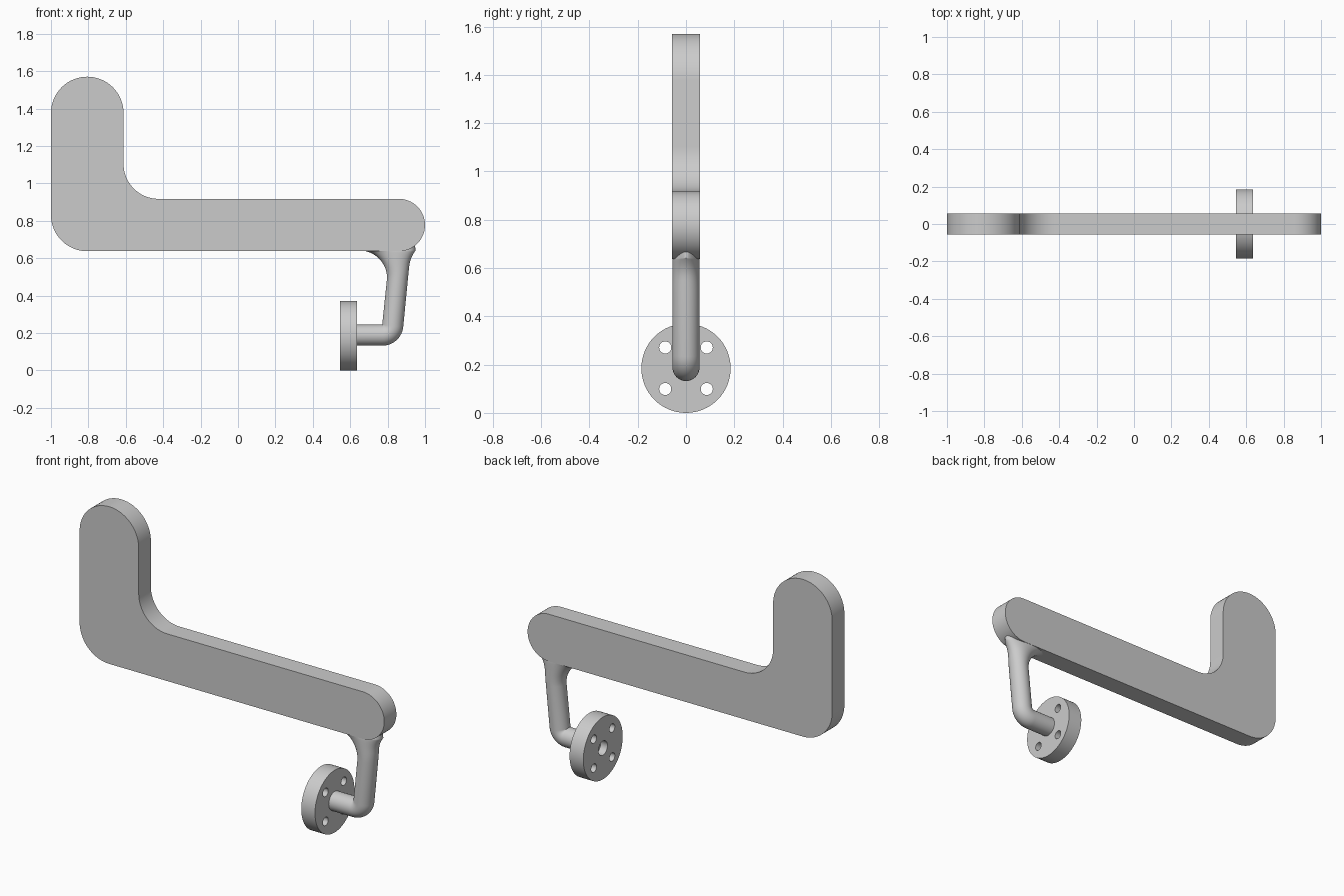
import bpy, bmesh
from math import pi, sin, cos, atan2, sqrt, radians
from mathutils import Vector

if "Cube" in bpy.data.objects:
    bpy.data.objects.remove(bpy.data.objects["Cube"])

grey = bpy.data.materials.new("plain grey")
grey.use_nodes = True
grey.diffuse_color = (0.6, 0.6, 0.6, 1)
grey.node_tree.nodes["Principled BSDF"].inputs["Base Color"].default_value = grey.diffuse_color


def finish(name, bm):
    bmesh.ops.recalc_face_normals(bm, faces=bm.faces)
    mesh = bpy.data.meshes.new(name)
    bm.to_mesh(mesh)
    bm.free()
    mesh.materials.append(grey)
    ob = bpy.data.objects.new(name, mesh)
    bpy.context.collection.objects.link(ob)
    smooth(ob)
    return ob


def smooth(ob):
    bpy.ops.object.select_all(action='DESELECT')
    ob.select_set(True)
    bpy.context.view_layer.objects.active = ob
    bpy.ops.object.shade_smooth_by_angle(angle=radians(30))


def arc(cx, cz, r, start, end, n=20):
    angles = [radians(start + (end - start) * i / n) for i in range(n + 1)]
    return [(cx + r * cos(a), cz + r * sin(a)) for a in angles]


def x_cylinder(name, x0, x1, y, z, r, n):
    bpy.ops.mesh.primitive_cylinder_add(vertices=n, radius=r, depth=x1 - x0,
                                        location=((x0 + x1) / 2, y, z),
                                        rotation=(0, pi / 2, 0))
    ob = bpy.context.object
    ob.name = name
    ob.data.materials.append(grey)
    return ob


# L-shaped paddle: rounded outline, extruded in y
HALF = 0.057
LOW, HIGH = 0.637, 0.917
END_R = (HIGH - LOW) / 2
outline = (arc(1 - END_R, LOW + END_R, END_R, -90, 90, 32)
           + arc(-0.425, HIGH + 0.187, 0.187, 270, 180)
           + arc(-0.806, 1.376, 0.194, 0, 180, 32)
           + arc(-0.806, LOW + 0.194, 0.194, 180, 270))
bm = bmesh.new()
face = bm.faces.new([bm.verts.new((x, -HALF, z)) for x, z in outline])
ext = bmesh.ops.extrude_face_region(bm, geom=[face])
bmesh.ops.translate(bm, vec=(0, 2 * HALF, 0),
                    verts=[v for v in ext["geom"] if isinstance(v, bmesh.types.BMVert)])
finish("paddle", bm)

# Bent rod: rings given by their inner and outer points in the xz plane
R = 0.056
AXIS_Z = 0.188
LEAN = atan2(0.1, 1)
pivot = Vector((0.772, AXIS_Z + R))
pairs = [(Vector((0.6, AXIS_Z + R)), Vector((0.6, AXIS_Z - R)))]
for i in range(13):                                   # tight elbow
    a = -pi / 2 + (pi / 2 - LEAN) * i / 12
    d = Vector((cos(a), sin(a)))
    pairs.append((pivot - d * 0.001, pivot + d * 2 * R))
FR = 0.147                                            # flare under the paddle
for i in range(13):
    a = pi / 2 * i / 12
    z = LOW + 0.004 - FR + FR * sin(a)
    inner = 0.65 + FR * cos(a)
    outer = pivot.x + 2 * R + 0.1 * (z - pivot.y)
    outer += 0.025 * max(0, (z - 0.56) / 0.08) ** 2
    pairs.append((Vector((inner, z)), Vector((outer, z))))
pairs.append((Vector((0.70, 0.69)), Vector((0.945, 0.682))))

bm = bmesh.new()
SIDES = 32
rings = []
for inner, outer in pairs:
    mid, half = (inner + outer) / 2, (outer - inner) / 2
    ring = []
    for k in range(SIDES):
        t = 2 * pi * k / SIDES
        p = mid + half * cos(t)
        ring.append(bm.verts.new((p.x, R * sin(t), p.y)))
    rings.append(ring)
for a, b in zip(rings, rings[1:]):
    for k in range(SIDES):
        j = (k + 1) % SIDES
        bm.faces.new((a[k], a[j], b[j], b[k]))
bm.faces.new(rings[0])
bm.faces.new(rings[-1])
finish("bent_rod", bm)

# Round mounting flange with four bolt holes and a centre recess
flange = x_cylinder("flange", 0.545, 0.635, 0, 0.185, 0.185, 64)
cutters = [x_cylinder("bolt_hole", 0.5, 0.7, sy * 0.086, 0.185 + sz * 0.086, 0.025, 24)
           for sy in (-1, 1) for sz in (-1, 1)]
cutters.append(x_cylinder("centre_recess", 0.5, 0.59, 0, 0.185, 0.042, 32))
for cutter in cutters:
    cutter.hide_render = True
    mod = flange.modifiers.new("hole", 'BOOLEAN')
    mod.operation = 'DIFFERENCE'
    mod.solver = 'EXACT'
    mod.object = cutter
    bpy.context.view_layer.objects.active = flange
    bpy.ops.object.modifier_apply(modifier=mod.name)
    bpy.data.objects.remove(cutter)
smooth(flange)
